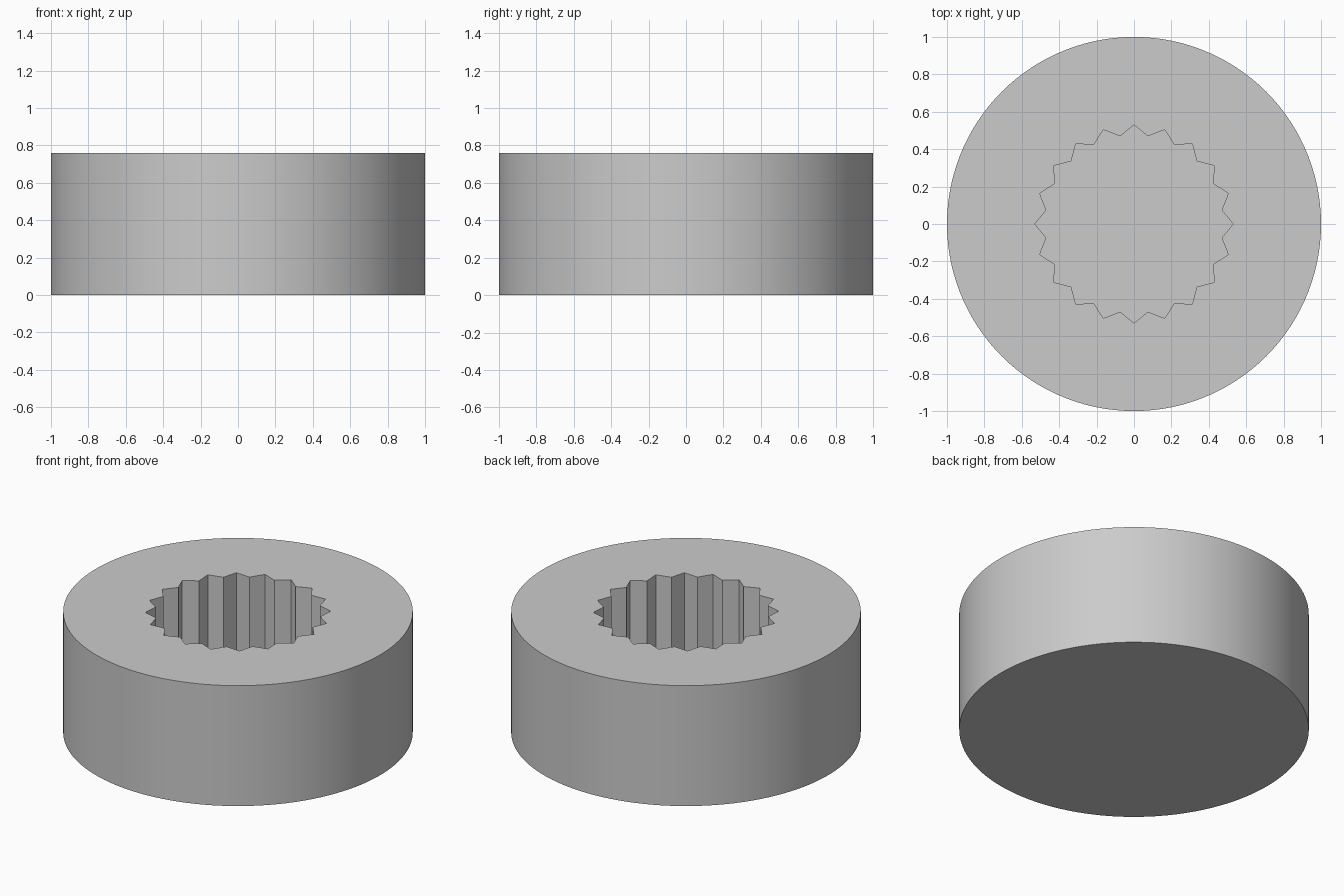
import bpy
import bmesh
from math import cos, sin, pi, radians

HEIGHT = 0.76
FLOOR = 0.16
TEETH = 20
SIDES = 120

cube = bpy.data.objects.get("Cube")
if cube:
    bpy.data.objects.remove(cube, do_unlink=True)

# Single grey material
grey = bpy.data.materials.new("light_grey")
grey.use_nodes = True
colour = (0.6, 0.6, 0.6, 1)
grey.diffuse_color = colour
grey.node_tree.nodes["Principled BSDF"].inputs["Base Color"].default_value = colour

bm = bmesh.new()


def ring(count, radius, z):
    """Closed loop of edges; radius is a function of the point index."""
    verts = []
    for i in range(count):
        a = 2 * pi * i / count
        verts.append(bm.verts.new((radius(i) * cos(a), radius(i) * sin(a), z)))
    edges = [bm.edges.new((verts[i - 1], verts[i])) for i in range(count)]
    return verts, edges


def wall(a, b):
    """Quads joining two loops of equal count."""
    for i in range(len(a)):
        bm.faces.new((a[i - 1], a[i], b[i], b[i - 1]))


def rim(i):
    return 1.0


def tooth(i):
    return 0.475 if i % 2 else 0.53


# Round body and toothed blind socket
base, _ = ring(SIDES, rim, 0)
top, top_edges = ring(SIDES, rim, HEIGHT)
mouth, mouth_edges = ring(TEETH * 2, tooth, HEIGHT)
floor, _ = ring(TEETH * 2, tooth, FLOOR)
wall(base, top)
wall(mouth, floor)
bm.faces.new(base)
bm.faces.new(floor)

# Flat top face around the socket
bmesh.ops.triangle_fill(bm, use_beauty=True, edges=top_edges + mouth_edges,
                        normal=(0, 0, 1))
bmesh.ops.recalc_face_normals(bm, faces=bm.faces)

mesh = bpy.data.meshes.new("splined_collar")
bm.to_mesh(mesh)
bm.free()
mesh.materials.append(grey)
collar = bpy.data.objects.new("splined_collar", mesh)
bpy.context.collection.objects.link(collar)

# Smooth the round side, keep the teeth and rims sharp
bpy.ops.object.select_all(action="DESELECT")
collar.select_set(True)
bpy.context.view_layer.objects.active = collar
bpy.ops.object.shade_smooth_by_angle(angle=radians(20))
